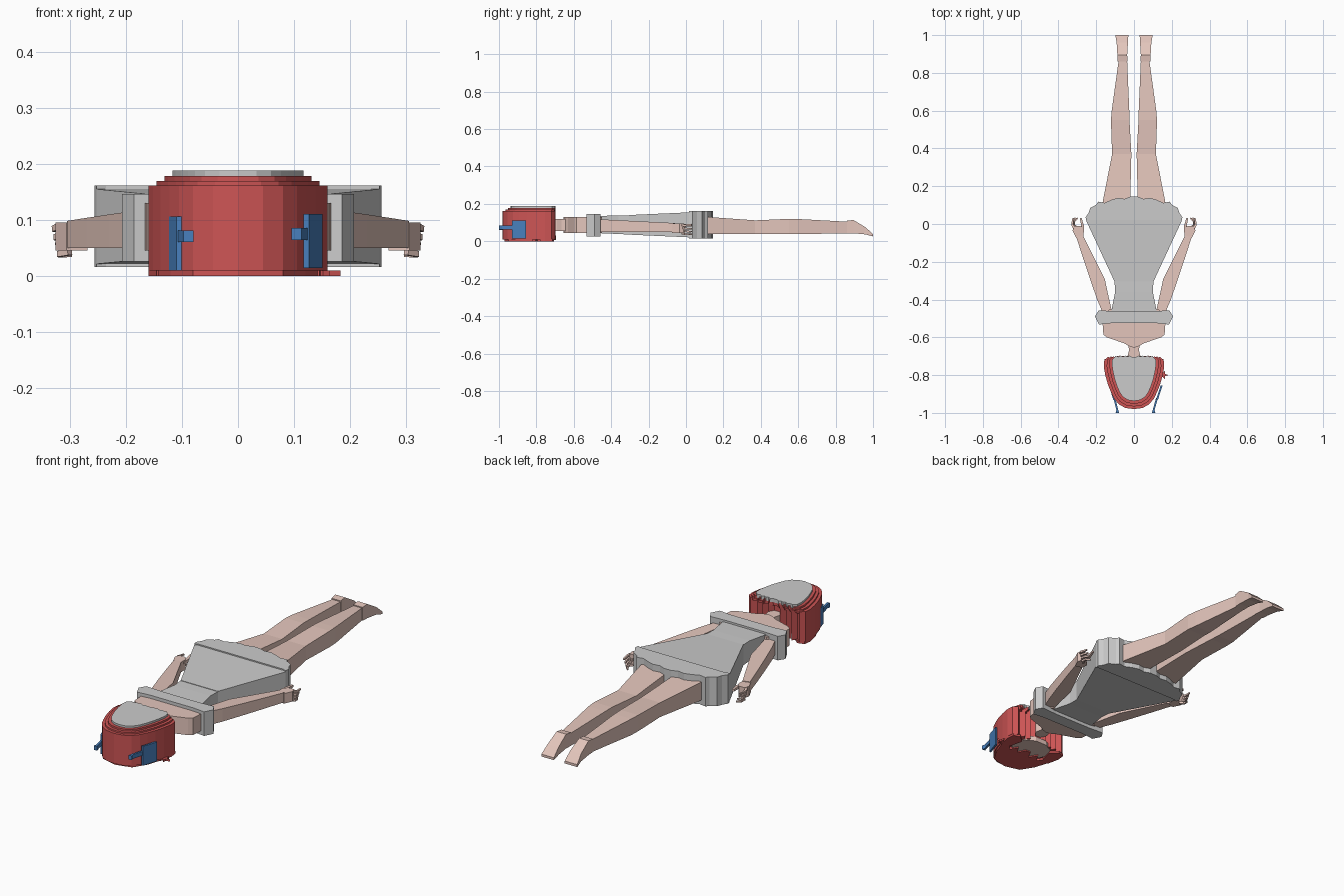
import bpy, bmesh, math
from mathutils import Vector


def material(name, rgb):
    m = bpy.data.materials.new(name)
    m.diffuse_color = (*rgb, 1)
    return m


SKIN = material("skin", (0.77, 0.56, 0.5))
RED = material("hair_red", (0.61, 0.09, 0.09))
BLUE = material("ribbon_blue", (0.065, 0.215, 0.51))


def finish(name, bm, mat=None, mirror=False):
    bmesh.ops.recalc_face_normals(bm, faces=bm.faces)
    me = bpy.data.meshes.new(name)
    bm.to_mesh(me)
    bm.free()
    ob = bpy.data.objects.new(name, me)
    bpy.context.collection.objects.link(ob)
    if mat:
        me.materials.append(mat)
    if mirror:
        ob.modifiers.new("mirror", 'MIRROR')
    return ob


def skin_rings(name, rings, mat=None, mirror=False):
    """Bridge equal-length vertex rings and cap both ends."""
    bm = bmesh.new()
    rows = [[bm.verts.new(p) for p in r] for r in rings]
    n = len(rows[0])
    for a, b in zip(rows, rows[1:]):
        for i in range(n):
            j = (i + 1) % n
            bm.faces.new((a[i], a[j], b[j], b[i]))
    bm.faces.new(rows[0])
    bm.faces.new(rows[-1])
    return finish(name, bm, mat, mirror)


def loft(name, rows, mat=None, mirror=False):
    """Box sections given as (y, x0, x1, z0, z1)."""
    return skin_rings(name, [[(a, y, c), (b, y, c), (b, y, d), (a, y, d)]
                             for y, a, b, c, d in rows], mat, mirror)


def prism(name, outline, z0, z1, mat=None, mirror=False):
    """Upright walls on a plan outline; z0 and z1 may be functions of y."""
    f = lambda z, y: z(y) if callable(z) else z
    return skin_rings(name, [[(x, y, f(z, y)) for x, y in outline] for z in (z0, z1)],
                      mat, mirror)


def both(half):
    """Close a right-hand half outline by reflection."""
    return half + [(-x, y) for x, y in reversed(half) if x > 1e-6]


def rod(name, pts, r, mat, mirror=False):
    """Tapered four-sided rod through points."""
    rings = []
    for i, p in enumerate(pts):
        d = Vector(pts[min(i + 1, len(pts) - 1)]) - Vector(pts[max(i - 1, 0)])
        s = d.cross(Vector((0, 0, 1))).normalized()
        u = s.cross(d).normalized()
        k = r * (1 - 0.45 * i / (len(pts) - 1))
        rings.append([Vector(p) + s * a * k + u * b * k
                      for a, b in ((1, 1), (-1, 1), (-1, -1), (1, -1))])
    return skin_rings(name, rings, mat, mirror)


# Legs and pointed feet
loft("leg", [(0.04, 0.02, 0.175, 0.04, 0.135), (0.12, 0.02, 0.165, 0.04, 0.13),
             (0.37, 0.014, 0.116, 0.04, 0.112), (0.55, 0.024, 0.122, 0.04, 0.12),
             (0.60, 0.025, 0.118, 0.038, 0.119), (0.86, 0.036, 0.082, 0.043, 0.105)],
     SKIN, True)
loft("foot", [(0.86, 0.034, 0.086, 0.043, 0.11), (0.895, 0.036, 0.088, 0.043, 0.114),
              (0.96, 0.032, 0.092, 0.037, 0.075), (1.0, 0.03, 0.099, 0.026, 0.038)],
     SKIN, True)

# Arms, palms and fingers
arm = [(0.12, -0.45), (0.10, -0.55), (0.16, -0.55), (0.172, -0.455), (0.195, -0.40),
       (0.23, -0.30), (0.27, -0.18), (0.305, -0.07), (0.27, -0.06), (0.20, -0.20),
       (0.155, -0.29), (0.14, -0.36)]
prism("arm", arm, 0.05, lambda y: 0.098 - 0.05 * (y + 0.07), SKIN, True)
prism("palm", [(0.268, -0.065), (0.306, -0.075), (0.325, -0.035), (0.318, -0.01),
               (0.285, -0.01), (0.268, -0.03)], 0.045, 0.095, SKIN, True)
for i in range(4):
    z = 0.043 + 0.015 * i
    rod("finger", [(0.30 + 0.006 * i, -0.02, z), (0.318 + 0.003 * i, -0.005, z - 0.004),
                   (0.316 + 0.003 * i, 0.015, z - 0.006), (0.298 + 0.008 * i, 0.032, z - 0.006)],
        0.006, SKIN, True)
rod("thumb", [(0.275, -0.045, 0.08), (0.272, -0.01, 0.084), (0.282, 0.03, 0.088)],
    0.009, SKIN, True)

# Shoulders and neck
prism("shoulders", both([(0, -0.655), (0.03, -0.645), (0.05, -0.632), (0.145, -0.60),
                         (0.162, -0.585), (0.168, -0.50), (0.13, -0.45)]),
      0.045, 0.13, SKIN)
prism("neck", both([(0.025, -0.74), (0.032, -0.69), (0.025, -0.665), (0.035, -0.63)]),
      0.055, 0.12, SKIN)

# Dress: bodice, flared skirt with wavy hem, wide collar band
loft("bodice", [(-0.52, -0.125, 0.125, 0.045, 0.136), (-0.45, -0.118, 0.118, 0.043, 0.136),
                (-0.36, -0.10, 0.10, 0.039, 0.138), (-0.30, -0.103, 0.103, 0.036, 0.138)])
hem = [(0.103, -0.305), (0.252, 0.015), (0.256, 0.035), (0.24, 0.06), (0.232, 0.085),
       (0.20, 0.102), (0.19, 0.118), (0.155, 0.112), (0.12, 0.128), (0.085, 0.138),
       (0.05, 0.133), (0.02, 0.145)]
prism("skirt", both(hem), lambda y: 0.022 - 0.045 * y, lambda y: 0.154 + 0.045 * y)
prism("hem_band", both([(0.235, 0.022)] + hem[1:]), 0.016, 0.161)
prism("collar", both([(0.12, -0.525), (0.185, -0.532), (0.207, -0.49), (0.187, -0.457),
                      (0.1, -0.462)]), 0.026, 0.146)

# Head: stacked hair layers, each smaller, with a ragged end by the neck
PROFILE = [(0, -0.98), (0.045, -0.974), (0.08, -0.955), (0.105, -0.925), (0.122, -0.89),
           (0.138, -0.85), (0.152, -0.80), (0.16, -0.755), (0.157, -0.72), (0.135, -0.702)]


def head_outline(half_width, front, ragged=0.0):
    k, m = half_width / 0.16, (front + 0.697) / -0.283
    pts = [(x * k, -0.697 + (y + 0.697) * m) for x, y in PROFILE]
    for i in range(7, 0, -1):
        pts.append((0.016 * i * k, -0.697 - ragged * (i % 2)))
    return both(pts)


for i, (w, y, z0, z1, rag) in enumerate([(0.16, -0.98, 0.01, 0.161, 0.025),
                                         (0.145, -0.966, 0.15, 0.169, 0.015),
                                         (0.131, -0.952, 0.16, 0.178, 0.01)]):
    prism("hair_layer_%d" % i, head_outline(w, y, rag), z0, z1, RED)
prism("head_cap", head_outline(0.117, -0.937, 0.006), 0.17, 0.188)

# Face on the underside, framed by fringe and side locks
prism("face", both([(0, -0.86), (0.07, -0.84), (0.1, -0.78), (0.08, -0.72), (0.03, -0.695)]),
      0.006, 0.03, SKIN)
prism("fringe", both([(0, -0.97), (0.08, -0.95), (0.12, -0.885), (0.145, -0.81), (0.11, -0.795),
                      (0.085, -0.83), (0.06, -0.79), (0.035, -0.83), (0.015, -0.79)]),
      0.0, 0.012, RED)
prism("side_lock", [(0.145, -0.82), (0.16, -0.755), (0.155, -0.715), (0.12, -0.705),
                    (0.085, -0.735), (0.1, -0.80)], 0.0, 0.012, RED, True)
star = [(0.155 + math.cos(i * math.pi / 5) * (0.028 if i % 2 == 0 else 0.011),
         -0.80 + math.sin(i * math.pi / 5) * (0.024 if i % 2 == 0 else 0.01)) for i in range(10)]
prism("hair_clip", star, 0.0, 0.01, RED)

# Blue ribbons: an upright plate and a narrow tail on each side of the head
for x0, x1, xt, z in ((-0.128, -0.105, -0.088, 0.0), (0.146, 0.122, 0.104, 0.004)):
    t = 0.005
    prism("ribbon_plate", [(x0 - t, -0.855), (x0 + t, -0.855), (x1 + t, -0.93),
                           (x1 - t, -0.93)], 0.01 + z, 0.106 + z, BLUE)
    prism("ribbon_tail", [(x1 - t, -0.92), (x1 + t, -0.92), (xt + t, -0.985),
                          (xt + 0.009, -1.0), (xt - 0.009, -1.0), (xt - t, -0.985)],
          0.06 + z, 0.081 + z, BLUE)
